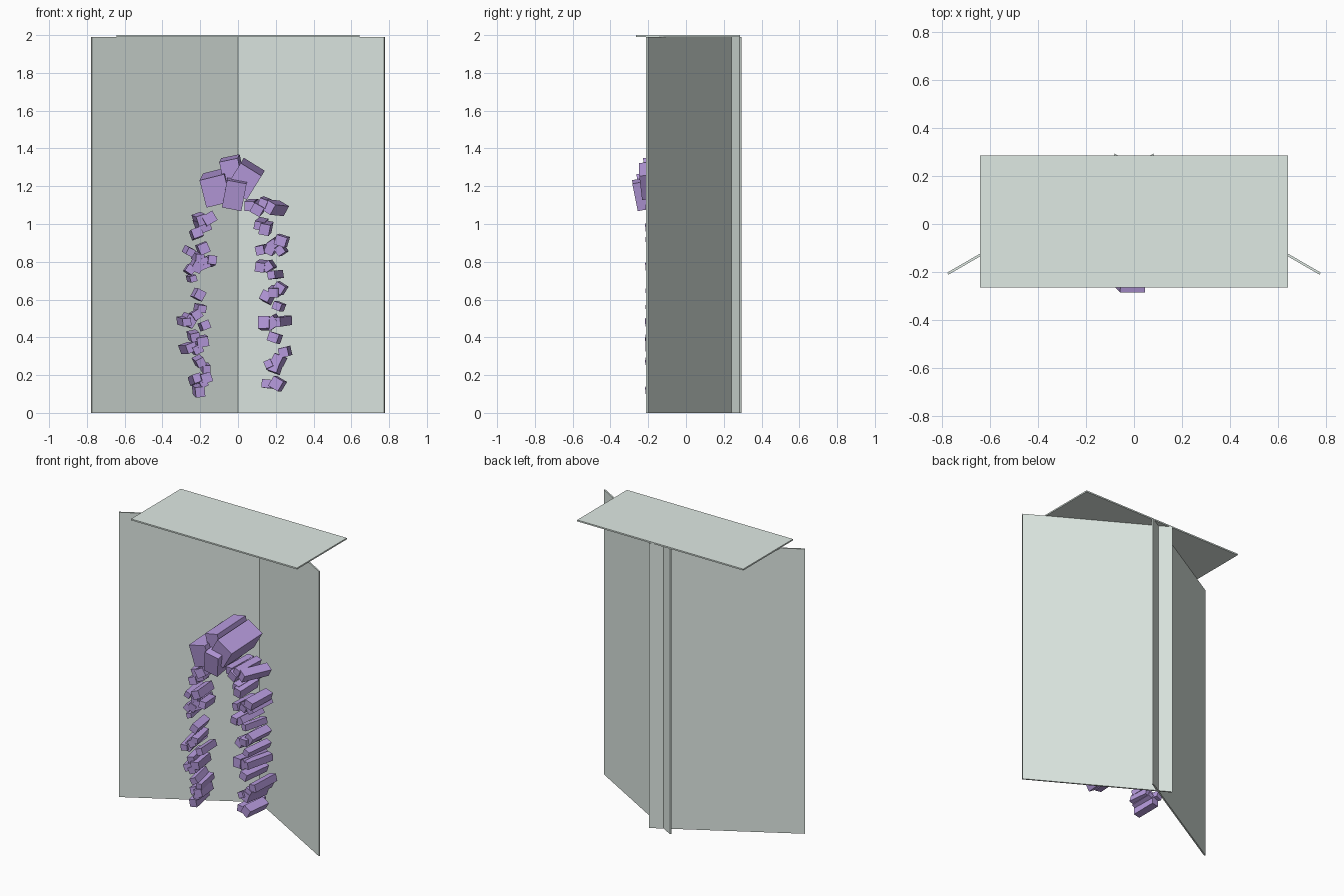
import bpy, bmesh, random
from math import radians, pi
from mathutils import Matrix, Vector

random.seed(4)


def material(name, color):
    m = bpy.data.materials.new(name)
    m.diffuse_color = color
    return m


purple = material("purple", (0.47, 0.325, 0.72, 1))
pale_green = material("pale_green", (0.74, 0.82, 0.775, 1))


def make(name, boxes, mat):
    """One object from a list of box matrices (unit cubes)."""
    bm = bmesh.new()
    for m in boxes:
        bmesh.ops.create_cube(bm, size=1, matrix=m)
    me = bpy.data.meshes.new(name)
    bm.to_mesh(me)
    bm.free()
    me.materials.append(mat)
    ob = bpy.data.objects.new(name, me)
    bpy.context.collection.objects.link(ob)
    return ob


def box(center, size, rot=None):
    return Matrix.Translation(center) @ (rot or Matrix()) @ Matrix.Diagonal((*size, 1))


def shard(x, y, z, w, h, length, yaw, pitch, roll):
    """Long box whose front face is centred on x, y, z; it runs backwards."""
    rot = (Matrix.Rotation(radians(-yaw), 4, 'Z') @ Matrix.Rotation(radians(pitch), 4, 'X')
           @ Matrix.Rotation(radians(roll), 4, 'Y'))
    c = Vector((x, y, z)) + rot @ Vector((0, length / 2, 0))
    return box(c, (w, length, h), rot)


# two thin walls crossing near the back
for name, s in (("right_wall", 1), ("left_wall", -1)):
    make(name, [box((s * 0.346, 0.041, 0.995), (0.99, 0.01, 1.99),
                    Matrix.Rotation(-s * pi / 6, 4, 'Z'))], pale_green)

# flat roof sheet
make("roof", [box((0, 0.01, 1.995), (1.284, 0.55, 0.01))], pale_green)

# big shards at the crown of the arch
make("crown_shards", [
    shard(-0.12, -0.25, 1.175, 0.135, 0.15, 0.35, 3, 6, -14),
    shard(-0.035, -0.22, 1.265, 0.10, 0.15, 0.30, 2, 4, -12),
    shard(0.03, -0.24, 1.225, 0.13, 0.15, 0.32, 3, 5, 32),
    shard(-0.02, -0.27, 1.15, 0.105, 0.15, 0.38, 2, 11, 11),
], purple)

# trailing strands: x, z, size, yaw
left = [
    (-.15, 1.03, .065, -6), (-.19, 1.02, .05, -8), (-.215, .955, .055, -4), (-.175, .99, .06, -9),
    (-.25, .85, .04, -7), (-.18, .87, .055, -4), (-.20, .82, .045, -8), (-.215, .77, .05, -5),
    (-.18, .79, .06, -6), (-.135, .81, .045, -9), (-.25, .76, .045, -4), (-.235, .71, .035, -8),
    (-.20, .625, .05, -7), (-.19, .55, .045, -8), (-.215, .52, .05, -5), (-.25, .485, .055, -9),
    (-.27, .48, .045, -10), (-.17, .465, .045, -5), (-.225, .40, .05, -7), (-.185, .375, .06, -5),
    (-.245, .345, .055, -12), (-.21, .335, .05, -6), (-.195, .265, .045, -8), (-.165, .23, .04, -5),
    (-.165, .185, .055, -6), (-.215, .185, .045, -8), (-.18, .155, .04, -4), (-.20, .11, .05, -6)]
right = [
    (.06, 1.095, .05, 6), (.10, 1.075, .06, 5), (.13, 1.11, .045, 5), (.16, 1.09, .06, 20),
    (.11, .99, .05, 6), (.14, .97, .055, 5), (.225, .91, .06, 4), (.18, .89, .05, 6),
    (.165, .86, .05, 5), (.115, .86, .045, 6), (.22, .86, .045, 5), (.115, .77, .05, 6),
    (.155, .775, .05, 5), (.175, .73, .04, 15), (.215, .66, .055, 5), (.185, .635, .055, 6),
    (.145, .62, .05, 5), (.205, .565, .045, 6), (.135, .48, .06, 5), (.175, .475, .06, 5),
    (.20, .48, .05, 18), (.185, .40, .055, 5), (.24, .32, .05, 5), (.205, .285, .05, 6),
    (.185, .25, .06, 5), (.16, .26, .04, 5), (.15, .155, .05, 5), (.20, .155, .06, 6)]

for name, pts, length in (("left_strand", left, 0.17), ("right_strand", right, 0.205)):
    make(name, [shard(x, -0.198 + random.uniform(-.015, .015), z, s, s * random.uniform(.85, 1.1),
                      length * random.uniform(.85, 1.1), yaw, random.uniform(-5, 6),
                      random.uniform(-35, 35)) for x, z, s, yaw in pts], purple)
